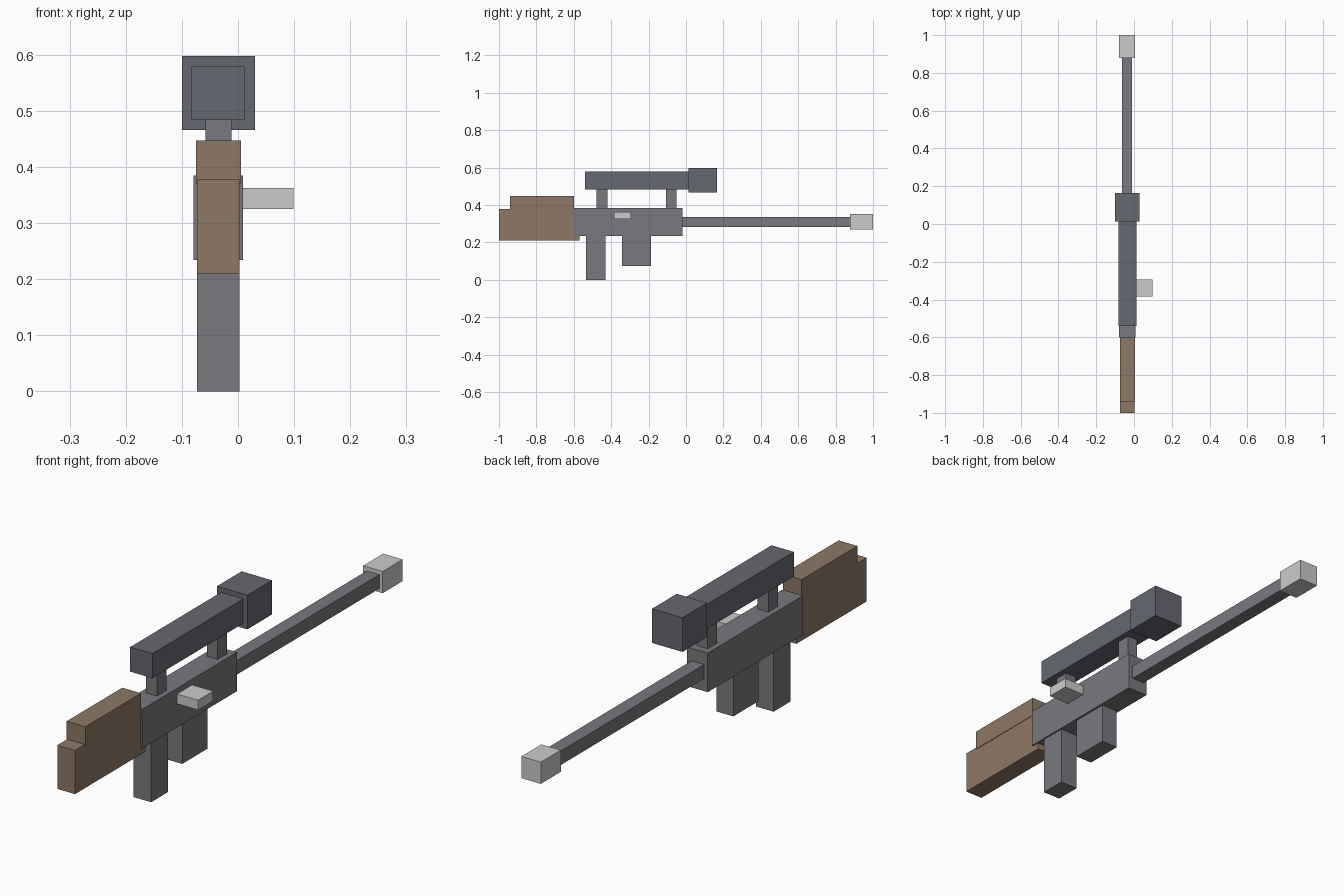
import bpy, bmesh
from mathutils import Vector

if "Cube" in bpy.data.objects:
    bpy.data.objects.remove(bpy.data.objects["Cube"])


def material(name, color):
    m = bpy.data.materials.new(name)
    m.diffuse_color = (*color, 1)
    m.use_nodes = True
    m.node_tree.nodes["Principled BSDF"].inputs["Base Color"].default_value = m.diffuse_color
    return m


wood = material("wood", (0.27, 0.19, 0.13))
steel = material("steel", (0.19, 0.19, 0.21))
dark_steel = material("dark_steel", (0.13, 0.14, 0.16))


def box(name, x, y, z, mat=None):
    """Axis-aligned box given as (min, max) ranges."""
    lo, hi = Vector((x[0], y[0], z[0])), Vector((x[1], y[1], z[1]))
    bm = bmesh.new()
    bmesh.ops.create_cube(bm, size=1)
    bmesh.ops.scale(bm, vec=hi - lo, verts=bm.verts)
    mesh = bpy.data.meshes.new(name)
    bm.to_mesh(mesh)
    bm.free()
    ob = bpy.data.objects.new(name, mesh)
    ob.location = (lo + hi) / 2
    bpy.context.collection.objects.link(ob)
    if mat:
        mesh.materials.append(mat)
    return ob


# Body and barrel
box("receiver", (-0.079, 0.009), (-0.60, -0.02), (0.234, 0.385), steel)
box("barrel", (-0.064, -0.010), (-0.03, 0.88), (0.283, 0.337), steel)
box("muzzle", (-0.079, 0.004), (0.878, 1.0), (0.269, 0.353))
box("bolt_handle", (0.0, 0.099), (-0.385, -0.293), (0.325, 0.363))

# Wooden stock: lower beam and raised cheek rest
box("stock_lower", (-0.073, 0.003), (-1.0, -0.57), (0.209, 0.378), wood)
box("stock_cheek_rest", (-0.075, 0.005), (-0.94, -0.60), (0.37, 0.447), wood)

# Grip and magazine
box("grip", (-0.073, 0.003), (-0.535, -0.431), (0.0, 0.24), steel)
box("magazine", (-0.071, 0.001), (-0.342, -0.188), (0.074, 0.24), steel)

# Sight on two mounts
box("scope_tube", (-0.083, 0.012), (-0.54, 0.02), (0.484, 0.579), dark_steel)
box("scope_front", (-0.100, 0.030), (0.014, 0.165), (0.466, 0.598), dark_steel)
for name, y in (("rear_mount", -0.449), ("front_mount", -0.079)):
    box(name, (-0.058, -0.012), (y - 0.029, y + 0.029), (0.38, 0.49), steel)
